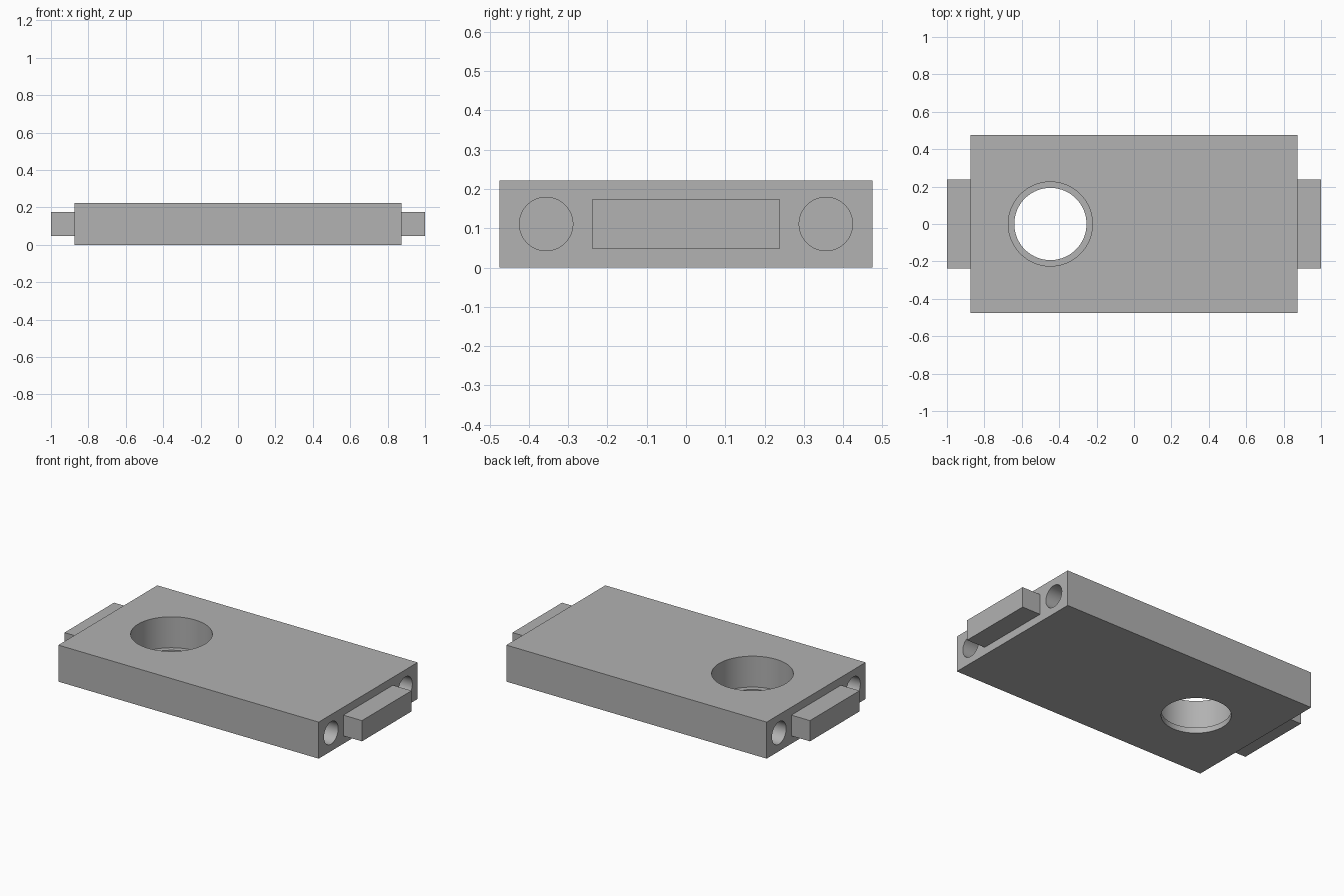
import bpy
from math import pi, radians

default = bpy.data.objects.get("Cube")
if default:
    bpy.data.objects.remove(default, do_unlink=True)

GREY = (0.445, 0.445, 0.445, 1)
grey = bpy.data.materials.new("plain grey")
grey.use_nodes = True
grey.diffuse_color = GREY
grey.node_tree.nodes["Principled BSDF"].inputs["Base Color"].default_value = GREY

LENGTH, WIDTH, HEIGHT = 1.75, 0.95, 0.222
END = LENGTH / 2
MID = HEIGHT / 2


def box(name, size, location):
    bpy.ops.mesh.primitive_cube_add(size=1, location=location)
    obj = bpy.context.object
    obj.name = name
    obj.scale = size
    bpy.ops.object.transform_apply(location=False, rotation=False, scale=True)
    obj.data.materials.append(grey)
    return obj


def drill(target, radius, depth, location, rotation=(0, 0, 0)):
    """Cut a round hole, then discard the cutter."""
    bpy.ops.mesh.primitive_cylinder_add(
        vertices=96, radius=radius, depth=depth, location=location, rotation=rotation)
    cutter = bpy.context.object
    cutter.name = "hole_cutter"
    cutter.hide_render = True
    cutter.data.materials.append(grey)
    cut = target.modifiers.new("hole", 'BOOLEAN')
    cut.operation = 'DIFFERENCE'
    cut.solver = 'EXACT'
    cut.object = cutter
    bpy.context.view_layer.objects.active = target
    bpy.ops.object.modifier_apply(modifier=cut.name)
    bpy.data.objects.remove(cutter, do_unlink=True)


# Flat rectangular body
body = box("body", (LENGTH, WIDTH, HEIGHT), (0, 0, MID))

# Round opening with a narrow ledge near the underside
HOLE_X, LEDGE_Z = -0.447, 0.034
drill(body, 0.225, 0.4, (HOLE_X, 0, LEDGE_Z + 0.2))
drill(body, 0.193, 1, (HOLE_X, 0, 0))

# Blind bores and a central tab on each end
BORE_DEPTH = 0.3
for side, label in ((1, "left"), (-1, "right")):
    for y in (-0.356, 0.356):
        drill(body, 0.068, BORE_DEPTH * 2, (side * END, y, MID), (0, pi / 2, 0))
    box(label + "_tab", (1 - END, 0.476, 0.126), (side * (1 + END) / 2, 0, MID))

# Smooth hole walls, crisp edges
bpy.ops.object.select_all(action='DESELECT')
body.select_set(True)
bpy.context.view_layer.objects.active = body
bpy.ops.object.shade_smooth_by_angle(angle=radians(30))
